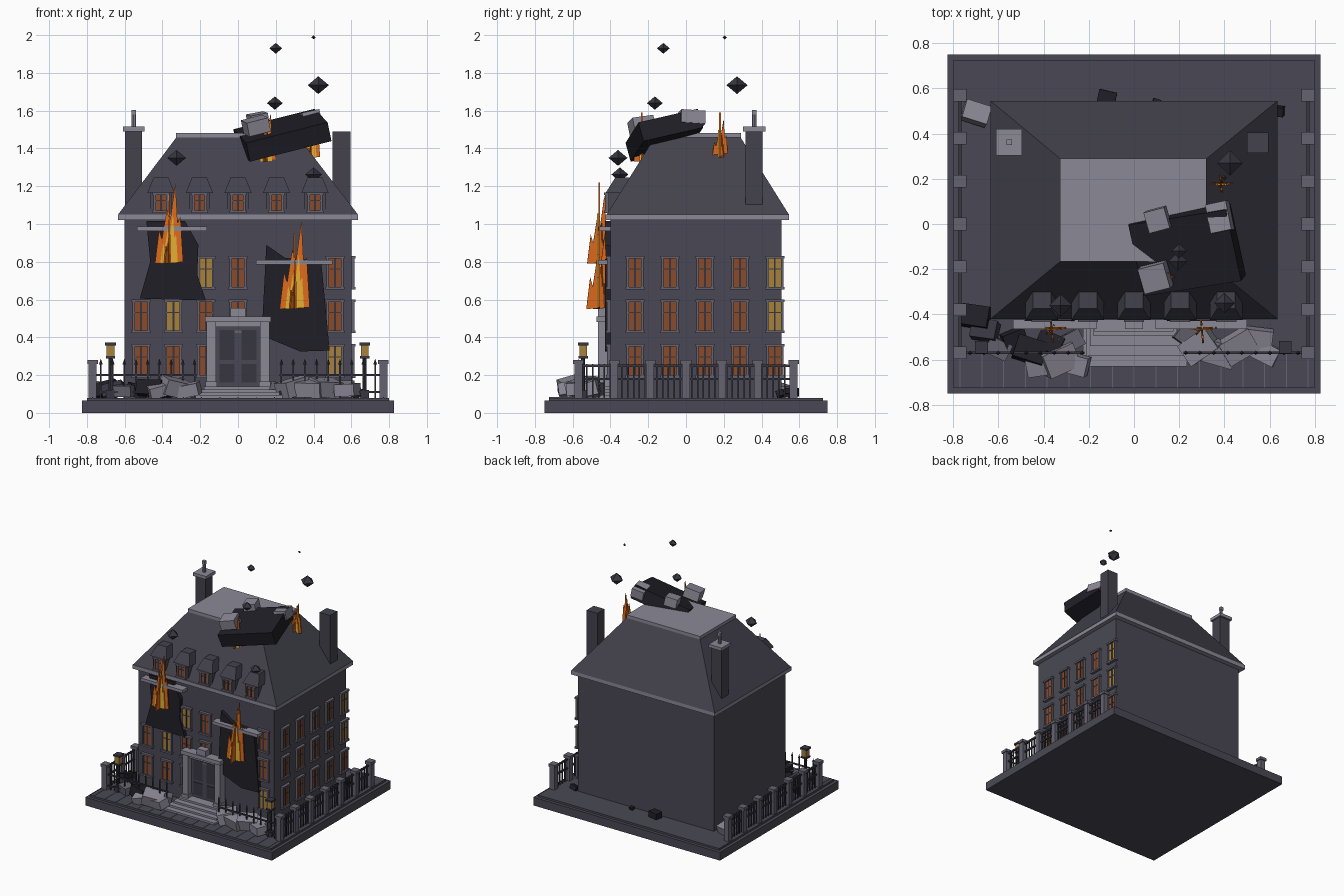
import bpy, bmesh, math, random
from mathutils import Matrix, Vector, Euler

random.seed(4)
if "Cube" in bpy.data.objects:
    bpy.data.objects.remove(bpy.data.objects["Cube"], do_unlink=True)

PALETTE = {"wall": "4b4a55", "roof": "45444e", "pale_stone": "8a8794", "weathered_stone": "65636f",
           "charred": "25242b", "iron": "3a3943", "ember_glass": "8a4c2e", "lit_glass": "a5803f",
           "flame_orange": "dd6a22", "flame_yellow": "eab038"}
NAMES = list(PALETTE)
MATS = []
for name, code in PALETTE.items():
    rgb = [(int(code[i:i + 2], 16) / 255) ** 2.2 for i in (0, 2, 4)]
    m = bpy.data.materials.new(name)
    m.use_nodes = True
    m.diffuse_color = (*rgb, 1)
    m.node_tree.nodes["Principled BSDF"].inputs["Base Color"].default_value = (*rgb, 1)
    m.node_tree.nodes["Principled BSDF"].inputs["Roughness"].default_value = 0.9
    MATS.append(m)


class Part:
    """Collects shapes into one named object."""
    def __init__(self, name):
        self.name, self.bm, self.used = name, bmesh.new(), []

    def paint(self, verts, mat):
        if mat not in self.used:
            self.used.append(mat)
        for f in {f for v in verts for f in v.link_faces}:
            f.material_index = self.used.index(mat)
        return verts

    def box(self, c, s, mat, rot=(0, 0, 0), M=Matrix()):
        T = M @ Matrix.Translation(c) @ Euler([math.radians(a) for a in rot]).to_matrix().to_4x4()
        v = bmesh.ops.create_cube(self.bm, size=1, matrix=T @ Matrix.Diagonal((*s, 1)))["verts"]
        return self.paint(v, mat)

    def span(self, x0, x1, y0, y1, z0, z1, mat):
        return self.box(((x0 + x1) / 2, (y0 + y1) / 2, (z0 + z1) / 2), (x1 - x0, y1 - y0, z1 - z0), mat)

    def frustum(self, bottom, top, z0, z1, mat):
        v = [self.bm.verts.new((x, y, z)) for (a, b, c, d), z in ((bottom, z0), (top, z1))
             for x, y in ((a, c), (b, c), (b, d), (a, d))]
        bmesh.ops.convex_hull(self.bm, input=v)
        self.paint(v, mat)

    def cone(self, c, r0, r1, h, n, mat):
        self.paint(bmesh.ops.create_cone(self.bm, cap_ends=True, segments=n, radius1=r0, radius2=r1, depth=h,
                                         matrix=Matrix.Translation(c))["verts"], mat)

    def plate(self, pts, thick, mat, M):
        f = self.bm.faces.new([self.bm.verts.new(M @ Vector((u, -thick / 2, v))) for u, v in pts])
        out = bmesh.ops.extrude_face_region(self.bm, geom=[f])["geom"]
        new = [g for g in out if isinstance(g, bmesh.types.BMVert)]
        bmesh.ops.translate(self.bm, verts=new, vec=M.to_3x3() @ Vector((0, thick, 0)))
        self.paint(list(f.verts) + new, mat)

    def done(self):
        bmesh.ops.recalc_face_normals(self.bm, faces=self.bm.faces)
        me = bpy.data.meshes.new(self.name)
        self.bm.to_mesh(me)
        self.bm.free()
        for u in self.used:
            me.materials.append(MATS[NAMES.index(u)])
        ob = bpy.data.objects.new(self.name, me)
        bpy.context.collection.objects.link(ob)


# Plinth with paving joints
p = Part("plinth")
p.span(-.825, .825, -.75, .75, 0, .065, "wall")
p.span(-.8, .8, -.725, .725, .065, .08, "wall")
for i in range(17):
    p.box((-.77 + i * .0963, -.645, .081), (.005, .16, .004), "weathered_stone")
p.done()

# House body and cornice
p = Part("house_body")
p.span(-.6, .6, -.4, .505, .08, 1.02, "wall")
p.done()
p = Part("cornice")
p.span(-.635, .635, -.425, .545, 1.02, 1.05, "pale_stone")
p.done()

# Hipped roof with a flat top
p = Part("roof")
p.frustum((-.635, .635, -.42, .545), (-.325, .32, -.165, .288), 1.05, 1.46, "roof")
p.done()
p = Part("roof_cap")
p.span(-.327, .322, -.167, .29, 1.455, 1.482, "pale_stone")
p.done()

# Chimneys
p = Part("left_chimney")
p.span(-.597, -.507, .315, .405, 1.1, 1.49, "roof")
p.span(-.61, -.495, .303, .42, 1.49, 1.515, "pale_stone")
p.cone((-.552, .362, 1.55), .012, .012, .07, 8, "pale_stone")
p.box((-.552, .362, 1.592), (.025, .025, .025), "pale_stone")
p.done()
p = Part("right_chimney")
p.span(.5, .595, .315, .405, 1.1, 1.49, "roof")
p.done()


def window(p, M, w, h, glass):
    """Window on the local plane y = 0, facing -y, centred at the origin."""
    p.box((0, -.004, 0), (w, .012, h), glass, M=M)
    for s in (-1, 1):
        p.box((s * w / 2, -.008, 0), (.012, .02, h), "weathered_stone", M=M)
        p.box((0, -.01, s * h / 2), (w + .024, .026, .014), "weathered_stone", M=M)
    p.box((0, -.008, 0), (.01, .012, h), "iron", M=M)
    for s in (-1, 1):
        p.box((s * w / 4, -.008, h * .12), (w / 2, .01, .005), "iron", M=M)


# Front windows, with the burnt openings left out
ROWS = (.275, .512, .742)
p = Part("front_windows")
for row, cols in enumerate(((-3, -2, -1, 3), (-3, -2, -1, 0, 3), (-1, 0, 3))):
    for c in cols:
        lit = (row, c) in ((0, 3), (1, -2), (2, -1))
        window(p, Matrix.Translation((c * .171, -.4, ROWS[row])), .078, .165, "lit_glass" if lit else "ember_glass")
p.done()
p = Part("right_side_windows")
for row in range(3):
    for c in range(5):
        M = Matrix.Translation((.6, -.27 + c * .185, ROWS[row])) @ Matrix.Rotation(math.pi / 2, 4, "Z")
        window(p, M, .078, .165, "lit_glass" if c == 4 and row else "ember_glass")
p.done()

# Dormers
p = Part("dormers")
for i in range(-2, 3):
    x = i * .204
    p.span(x - .055, x + .055, -.41, -.3, 1.05, 1.17, "wall")
    p.frustum((x - .072, x + .072, -.425, -.29), (x - .04, x + .04, -.375, -.3), 1.165, 1.245, "roof")
    window(p, Matrix.Translation((x, -.41, 1.112)), .066, .095, "ember_glass")
p.done()

# Entrance: steps, portal and double door
p = Part("entrance_steps")
for i in range(4):
    p.span(-.225 + i * .015, .235 - i * .015, -.63 + i * .045, -.4, .08 + i * .015, .095 + i * .015, "pale_stone")
p.done()
p = Part("door_portal")
for s in (-1, 1):
    p.box((s * .142, -.43, .3), (.05, .07, .37), "pale_stone")
    p.box((s * .142, -.435, .15), (.062, .08, .03), "pale_stone")
p.span(-.175, .175, -.475, -.4, .48, .51, "pale_stone")
p.span(-.04, .04, -.465, -.4, .51, .555, "pale_stone")
p.span(-.12, .12, -.45, -.4, .455, .48, "pale_stone")
p.done()
p = Part("double_door")
p.span(-.12, .12, -.42, -.4, .14, .455, "wall")
for s in (-1, 1):
    for z, h in ((.21, .1), (.36, .16)):
        p.box((s * .058, -.422, z), (.08, .006, h), "iron")
p.done()

# Burnt wall patches and broken ledges
for side, pts in (("left", ((-.485, 1.015), (-.28, 1.015), (-.21, .89), (-.215, .73), (-.17, .595), (-.52, .605), (-.465, .8))),
                  ("right", ((.15, .89), (.25, .82), (.44, .805), (.46, .6), (.485, .33), (.33, .325), (.125, .41), (.135, .6)))):
    p = Part(side + "_burnt_patch")
    p.plate(pts, .04, "charred", Matrix.Translation((0, -.41, 0)))
    p.done()
p = Part("broken_ledges")
p.span(-.535, -.165, -.465, -.4, .963, .987, "pale_stone")
p.span(.095, .5, -.465, -.4, .785, .81, "pale_stone")
p.done()

# Flames made of crossed jagged plates
JAG = ((-1, 0), (-.7, .42), (-.5, .3), (-.15, .68), (.05, .5), (.45, 1), (.6, .5), (.8, .58), (1, .02))
for name, x, y, z, r, h in (("left_flame", -.365, -.46, .79, .075, .43), ("right_flame", .3, -.46, .55, .08, .47),
                            ("roof_flame_front", .15, -.235, 1.33, .05, .26), ("roof_flame_side", .385, .18, 1.35, .05, .24)):
    p = Part(name)
    for turn, k in ((0, 1), (95, .85), (50, .5)):
        M = Matrix.Translation((x, y, z)) @ Matrix.Rotation(math.radians(turn), 4, "Z")
        p.plate([(u * r * k, v * h * k) for u, v in JAG], .008, "flame_orange", M)
    for k, dz in ((.62, .0),):
        M = Matrix.Translation((x, y - .006, z + dz))
        p.plate([(u * r * k, v * h * k) for u, v in JAG], .008, "flame_yellow", M)
    p.done()

# Side fences with stone posts
for side, s in (("left", 1), ("right", -1)):
    p = Part(side + "_fence")
    for i in range(7):
        y = -.57 + i * .19
        p.box((s * .77, y, .17), (.042, .042, .18), "weathered_stone")
        p.box((s * .77, y, .27), (.056, .056, .022), "weathered_stone")
    for z in (.18, .25):
        p.box((s * .77, 0, z), (.012, 1.14, .012), "iron")
    for i in range(37):
        p.box((s * .77, -.555 + i * .0308, .17), (.008, .008, .18), "iron")
    p.done()

# Front railings and lamps
p = Part("front_railings")
for s in (-1, 1):
    p.box((s * .495, -.57, .2), (.55, .01, .01), "iron")
    p.box((s * .495, -.57, .11), (.55, .01, .01), "iron")
    for i in range(9):
        p.box((s * (.23 + i * .062), -.57, .17), (.008, .008, .18), "iron")
        p.cone((s * (.23 + i * .062), -.57, .272), .01, 0, .03, 4, "iron")
p.done()
p = Part("street_lamps")
for x in (-.675, .67):
    p.box((x, -.545, .1), (.045, .045, .04), "iron")
    p.cone((x, -.545, .2), .01, .01, .2, 8, "iron")
    p.box((x, -.545, .33), (.04, .04, .06), "lit_glass")
    p.box((x, -.545, .295), (.05, .05, .012), "iron")
    p.box((x, -.545, .365), (.056, .056, .014), "iron")
p.done()

# Fallen slab and blocks on the roof
p = Part("roof_slab")
p.box((.235, -.115, 1.47), (.45, .33, .105), "charred", (13, -14, 9))
p.done()
p = Part("roof_blocks")
p.box((.095, -.235, 1.52), (.12, .115, .075), "pale_stone", (8, -14, 14))
p.box((.105, .02, 1.55), (.095, .095, .07), "pale_stone", (5, -10, 15))
p.box((.38, .03, 1.56), (.095, .13, .07), "pale_stone", (-4, -12, 12))
p.done()

# Rubble on the ground: x, y, size, colour
p = Part("rubble")
for x, y, size, mat in ((-.7, -.41, .11, "charred"), (-.66, -.47, .1, "iron"), (-.53, -.51, .09, "charred"),
                        (-.46, -.56, .12, "charred"), (-.37, -.53, .1, "charred"), (-.33, -.6, .13, "pale_stone"),
                        (-.26, -.62, .1, "pale_stone"), (-.28, -.52, .09, "weathered_stone"), (-.42, -.63, .09, "pale_stone"),
                        (-.6, -.55, .09, "weathered_stone"), (.29, -.54, .13, "pale_stone"), (.38, -.57, .12, "pale_stone"),
                        (.46, -.54, .13, "pale_stone"), (.55, -.51, .11, "pale_stone"), (.58, -.57, .1, "pale_stone"),
                        (.24, -.5, .1, "weathered_stone"), (-.7, .49, .1, "pale_stone"), (-.12, .56, .07, "charred"),
                        (.635, .5, .05, "charred"), (.1, .54, .03, "charred")):
    turn = [random.uniform(-18, 18), random.uniform(-18, 18), random.uniform(-40, 40)]
    p.box((x, y, .08 + size * .42), (size * 1.15, size * .85, size * .65), mat, turn)
p.done()

# Flying fragments
p = Part("flying_fragments")
for x, y, z, r in ((.2, -.12, 1.93, .034), (.4, .205, 1.988, .012), (.425, .27, 1.735, .056),
                   (.195, -.165, 1.64, .042), (-.325, -.36, 1.35, .05), (.4, -.35, 1.262, .045)):
    for s in (-1, 1):
        p.cone((x, y, z + s * r * .42), r if s > 0 else 0, 0 if s > 0 else r, r * .84, 4, "iron")
p.done()
